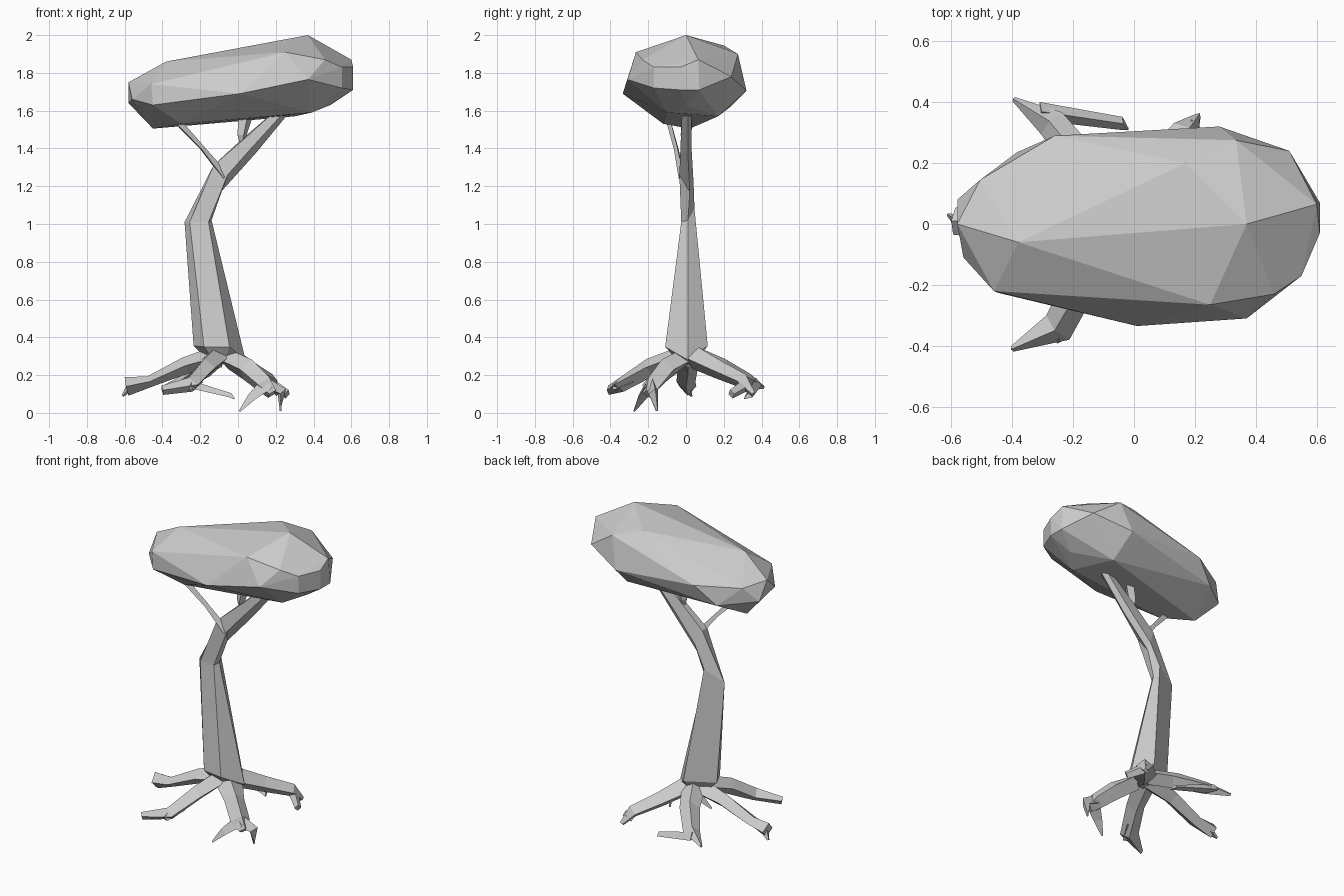
import bpy
import bmesh
import math
from mathutils import Vector

cube = bpy.data.objects.get("Cube")
if cube:
    bpy.data.objects.remove(cube, do_unlink=True)

# One plain material for the whole tree
grey = bpy.data.materials.new("plain_grey")
grey.use_nodes = True
colour = (0.6, 0.6, 0.6, 1.0)
grey.diffuse_color = colour
grey.node_tree.nodes["Principled BSDF"].inputs["Base Color"].default_value = colour


def make_object(name, bm):
    """Turn a bmesh into a flat shaded object."""
    bmesh.ops.recalc_face_normals(bm, faces=bm.faces)
    mesh = bpy.data.meshes.new(name)
    bm.to_mesh(mesh)
    bm.free()
    mesh.materials.append(grey)
    obj = bpy.data.objects.new(name, mesh)
    bpy.context.collection.objects.link(obj)
    return obj


def loft(name, rings):
    """Skin a list of equal-length rings and close both ends."""
    bm = bmesh.new()
    loops = [[bm.verts.new(p) for p in ring] for ring in rings]
    count = len(loops[0])
    for low, high in zip(loops, loops[1:]):
        for i in range(count):
            j = (i + 1) % count
            bm.faces.new((low[i], low[j], high[j], high[i]))
    bm.faces.new(loops[0])
    bm.faces.new(loops[-1])
    bmesh.ops.triangulate(bm, faces=[f for f in bm.faces if len(f.verts) > 4])
    return make_object(name, bm)


def limb(name, path, sides=4):
    """Tapered tube through (point, half width, half height) stations."""
    points = [Vector(station[0]) for station in path]
    rings = []
    for i, (_, width, height) in enumerate(path):
        along = (points[min(i + 1, len(points) - 1)] - points[max(i - 1, 0)]).normalized()
        across = along.cross(Vector((0, 0, 1))).normalized()
        rise = across.cross(along)
        ring = []
        for k in range(sides):
            angle = 2 * math.pi * k / sides + math.pi / 2
            ring.append(points[i] + across * width * math.cos(angle) + rise * height * math.sin(angle))
        rings.append(ring)
    return loft(name, rings)


def hull(name, points):
    """Faceted convex solid around the points."""
    bm = bmesh.new()
    for p in points:
        bm.verts.new(p)
    result = bmesh.ops.convex_hull(bm, input=bm.verts)
    spare = {v for v in result["geom_interior"] + result["geom_unused"]
             if isinstance(v, bmesh.types.BMVert)}
    bmesh.ops.delete(bm, geom=list(spare), context="VERTS")
    bmesh.ops.dissolve_limit(bm, angle_limit=math.radians(3), verts=bm.verts, edges=bm.edges)
    return make_object(name, bm)


# Canopy: a long tilted boulder shape
hull("canopy", [
    # crown
    (-.38, -.06, 1.86), (.37, 0, 2), (.25, -.265, 1.91), (.17, .2, 1.945), (.335, .275, 1.9),
    # front rim
    (-.46, -.22, 1.74), (-.45, -.225, 1.63), (.01, -.335, 1.69), (.37, -.31, 1.765),
    # high end
    (.46, -.23, 1.87), (.55, -.17, 1.83), (.61, -.03, 1.83), (.6, .065, 1.87),
    (.61, .07, 1.71), (.55, -.17, 1.72), (.61, -.03, 1.71),
    # back rim
    (-.26, .29, 1.74), (.28, .32, 1.706), (.51, .24, 1.78), (-.505, .145, 1.73),
    # low end
    (-.58, 0, 1.75), (-.58, .08, 1.64), (-.56, -.11, 1.66), (-.385, .235, 1.62),
    # underside
    (-.45, .02, 1.505), (.39, -.1, 1.59), (.3, .17, 1.57), (.49, 0, 1.63), (-.3, -.12, 1.53),
])

# Trunk, five sided, bending up into the main branch
loft("trunk", [
    [(-.04, .01, .25), (-.08, -.03, .26), (-.12, -.03, .26), (-.14, .02, .26), (-.08, .04, .26)],
    [(.04, .01, .28), (-.045, -.11, .35), (-.18, -.09, .35), (-.235, .02, .355), (-.06, .115, .355)],
    [(-.14, .01, 1.02), (-.156, -.025, 1.01), (-.256, -.02, 1.01), (-.283, .01, 1.01), (-.16, .045, 1.08)],
    [(-.09, .02, 1.17), (-.055, -.035, 1.26), (-.13, -.03, 1.31), (-.13, .02, 1.31), (-.09, .04, 1.22)],
    [(.09, .01, 1.37), (.06, -.03, 1.39), (.01, -.025, 1.43), (.01, .02, 1.44), (.06, .03, 1.39)],
    [(.28, .01, 1.6), (.26, -.02, 1.61), (.22, -.02, 1.62), (.22, .02, 1.62), (.26, .03, 1.61)],
])

# Side branches
limb("left_twig", [((-.07, -.02, 1.25), .02, .025), ((-.19, -.05, 1.4), .015, .015),
                   ((-.36, -.1, 1.58), .012, .025)], 3)
limb("middle_branch", [((.02, 0, 1.39), .03, .03), ((.02, 0, 1.47), .03, .025),
                       ((.05, .01, 1.62), .03, .045)])

# Roots spreading from the foot of the trunk
limb("side_root", [((-.1, .01, .3), .08, .06), ((-.28, .01, .25), .055, .045),
                   ((-.47, 0, .165), .05, .03), ((-.59, .01, .14), .045, .05)])
limb("side_root_claw", [((-.56, .0, .15), .04, .03), ((-.61, .03, .09), .008, .008)], 3)

limb("front_root", [((-.11, -.03, .3), .07, .05), ((-.17, -.19, .24), .055, .05),
                    ((-.25, -.34, .15), .055, .04), ((-.4, -.41, .12), .01, .025)])
limb("front_root_spur", [((-.22, -.28, .18), .04, .04), ((-.25, -.385, .13), .015, .02)], 3)

limb("back_root", [((-.09, .05, .3), .07, .05), ((-.16, .19, .24), .06, .05),
                   ((-.27, .33, .17), .05, .04), ((-.395, .41, .135), .008, .01)])
limb("back_root_spike", [((-.31, .37, .16), .035, .03), ((-.04, .33, .09), .025, .015),
                         ((-.02, .31, .075), .005, .005)], 3)

limb("front_left_root", [((-.04, -.03, .28), .08, .05), ((.05, -.11, .23), .06, .06),
                         ((.14, -.18, .15), .06, .05), ((.18, -.2, .1), .03, .03)])
limb("front_left_inner_toe", [((.15, -.19, .15), .05, .04), ((.07, -.24, .08), .03, .025),
                              ((.01, -.275, .01), .006, .006)], 3)
limb("front_left_outer_toe", [((.14, -.18, .15), .04, .04), ((.23, -.17, .11), .03, .03),
                              ((.225, -.155, .01), .006, .006)], 3)

limb("back_left_root", [((-.03, .05, .29), .08, .06), ((.06, .17, .23), .06, .05),
                        ((.17, .3, .17), .05, .04), ((.21, .355, .1), .01, .015)])
limb("back_left_toe", [((.17, .32, .15), .03, .035), ((.26, .24, .1), .02, .025)])
